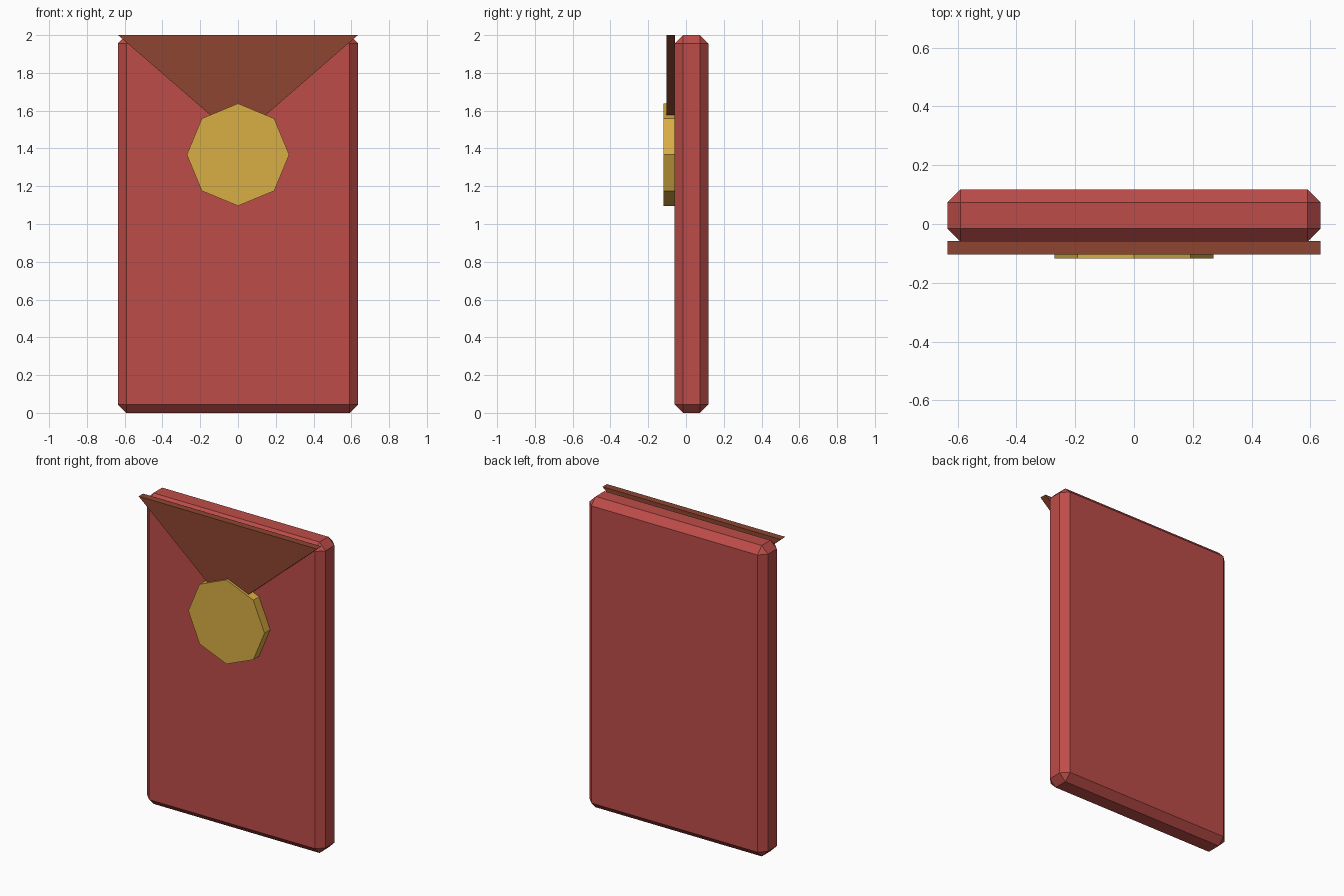
import bpy, bmesh, math

cube = bpy.data.objects.get("Cube")
if cube:
    bpy.data.objects.remove(cube, do_unlink=True)


def material(name, rgb):
    m = bpy.data.materials.new(name)
    m.use_nodes = True
    m.diffuse_color = (*rgb, 1)
    m.node_tree.nodes["Principled BSDF"].inputs["Base Color"].default_value = (*rgb, 1)
    return m


def plate(name, outline, front, back, mat):
    """Extrude an (x, z) outline from y = front to y = back."""
    bm = bmesh.new()
    face = bm.faces.new([bm.verts.new((x, front, z)) for x, z in outline])
    extruded = bmesh.ops.extrude_face_region(bm, geom=[face])["geom"]
    verts = [v for v in extruded if isinstance(v, bmesh.types.BMVert)]
    bmesh.ops.translate(bm, verts=verts, vec=(0, back - front, 0))
    # The extrude can leave the starting face behind or drop it: close either way
    if not face.is_valid:
        bmesh.ops.holes_fill(bm, edges=[e for e in bm.edges if e.is_boundary])
    bmesh.ops.recalc_face_normals(bm, faces=bm.faces)
    mesh = bpy.data.meshes.new(name)
    bm.to_mesh(mesh)
    bm.free()
    mesh.materials.append(mat)
    obj = bpy.data.objects.new(name, mesh)
    bpy.context.collection.objects.link(obj)
    return obj


red = material("red paper", (0.508, 0.073, 0.065))
brown = material("brown flap", (0.266, 0.06, 0.031))
gold = material("gold seal", (0.694, 0.423, 0.056))

HALF = 0.635
HEIGHT = 2.0

# Envelope body with chamfered edges
body = plate("envelope_body",
             [(-HALF, 0), (HALF, 0), (HALF, HEIGHT), (-HALF, HEIGHT)],
             -0.06, 0.118, red)
bevel = body.modifiers.new("chamfer", 'BEVEL')
bevel.width = 0.044
bevel.segments = 1

# Triangular flap, its point tucked under the seal
plate("flap", [(-HALF, HEIGHT), (0, 1.45), (HALF, HEIGHT)], -0.103, -0.058, brown)

# Eight-sided seal with a corner pointing up
RADIUS, CENTRE = 0.271, 1.367
octagon = [(RADIUS * math.sin(i * math.tau / 8), CENTRE + RADIUS * math.cos(i * math.tau / 8))
           for i in range(8)]
plate("seal", octagon, -0.118, -0.055, gold)
